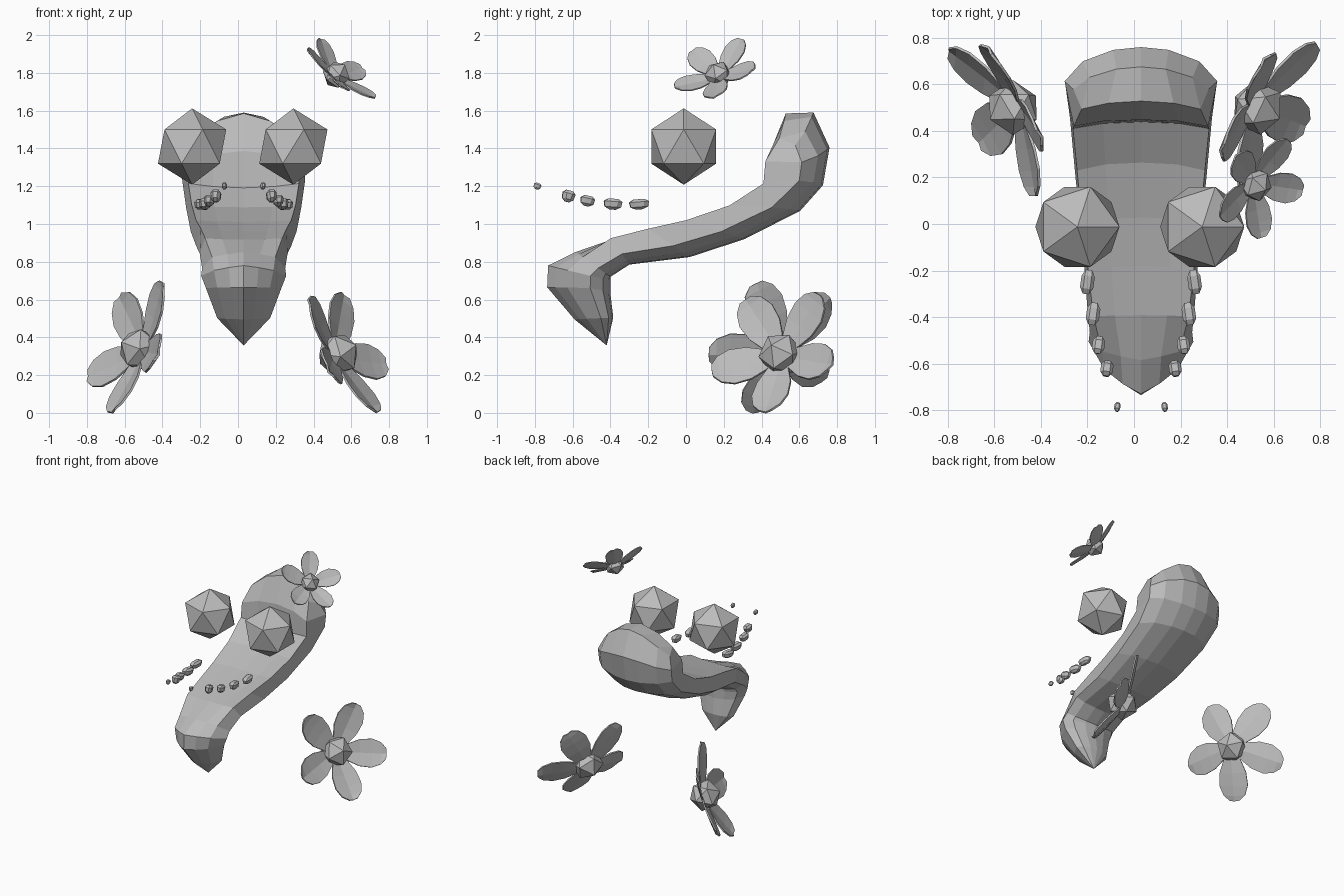
import bpy, bmesh, math
from mathutils import Vector, Matrix

if "Cube" in bpy.data.objects:
    bpy.data.objects.remove(bpy.data.objects["Cube"])

grey = bpy.data.materials.new("plain grey")
grey.diffuse_color = (0.5, 0.5, 0.5, 1)
grey.use_nodes = True
grey.node_tree.nodes["Principled BSDF"].inputs["Base Color"].default_value = grey.diffuse_color
MID = 0.03  # symmetry plane of body, eyes and nubs


def finish(name, bm, matrix=None, mirror=False):
    bmesh.ops.recalc_face_normals(bm, faces=bm.faces)
    me = bpy.data.meshes.new(name)
    bm.to_mesh(me)
    bm.free()
    me.materials.append(grey)
    ob = bpy.data.objects.new(name, me)
    bpy.context.collection.objects.link(ob)
    if matrix:
        ob.matrix_world = matrix
    if mirror:
        ob.location.x = MID
        m = ob.modifiers.new("mirror", 'MIRROR')
        m.use_clip = True
        m.merge_threshold = 0.0005
    return ob


def ico(name, radius, matrix):
    bm = bmesh.new()
    bmesh.ops.create_icosphere(bm, subdivisions=1, radius=radius)
    return finish(name, bm, matrix)


# Body: half cross-sections swept along an S path, then mirrored.
# Points are (sideways fraction, fraction from upper to lower contour).
FLAT = [(0, .09), (.5, .07), (.9, 0), (1, .6), (.76, .84), (.36, .97), (0, 1)]
ROUND = [(0, 0), (.35, .13), (.7, .32), (1, .68), (.8, .88), (.4, .97), (0, 1)]
# upper y, upper z, lower y, lower z, half width, roundness, side drop
RINGS = [
    (.515, 1.585, .675, 1.59, .29, .1, .17),
    (.42, 1.385, .76, 1.405, .328, .1, .07),
    (.41, 1.19, .725, 1.205, .325, 0, -.03),
    (.23, 1.09, .605, 1.07, .305, 0, -.01),
    (.0, 1.02, .31, .92, .28, 0, 0),
    (-.2, .975, .02, .825, .252, 0, 0),
    (-.4, .93, -.3, .785, .232, .1, 0),
    (-.59, .855, -.40, .72, .22, .7, 0),
    (-.73, .78, -.40, .70, .225, 1, 0),
    (-.735, .665, -.40, .63, .20, 1, -.02),
    (-.59, .495, -.385, .505, .14, 1, 0),
    (-.42, .357, -.42, .357, 0, 1, 0),
]
bm = bmesh.new()
rings = []
for ty, tz, by, bz, w, k, drop in RINGS:
    ring = []
    for (u0, v0), (u1, v1) in zip(FLAT, ROUND):
        u, v = u0 + (u1 - u0) * k, v0 + (v1 - v0) * k
        sag = drop * u * u
        ring.append(bm.verts.new((u * w, ty + (by - ty) * v - .2 * max(sag, 0),
                                  tz + (bz - tz) * v - sag)))
    rings.append(ring)
for a, b in zip(rings, rings[1:]):
    for i in range(6):
        bm.faces.new((a[i], a[i + 1], b[i + 1], b[i]))
end = rings[0]
bm.faces.new((end[0], end[1], end[5], end[6]))
bm.faces.new((end[1], end[2], end[4], end[5]))
bm.faces.new((end[2], end[3], end[4]))
bmesh.ops.remove_doubles(bm, verts=bm.verts, dist=0.0005)
finish("body", bm, mirror=True)

# Eyes
for side, x in (("left", -.243), ("right", .293)):
    ico(side + "_eye", .202, Matrix.Translation((x, -.012, 1.41)))

# Rows of small chunky nubs: x from middle, y, z, three half sizes, pitch
NUBS = [
    (.102, -.787, 1.20, .014, .021, .017, -20),
    (.147, -.623, 1.147, .028, .036, .031, -15),
    (.183, -.522, 1.122, .028, .040, .028, -12),
    (.206, -.387, 1.105, .030, .051, .029, -4),
    (.230, -.248, 1.104, .030, .055, .027, 5),
]
for n, (x, y, z, sx, sy, sz, pitch) in enumerate(NUBS):
    bm = bmesh.new()
    bmesh.ops.create_cube(bm, size=2)
    for v in bm.verts:  # narrower underside
        if v.co.z < 0:
            v.co.x *= .8
            v.co.y *= .8
    bmesh.ops.bevel(bm, geom=bm.edges[:], offset=.5, segments=1,
                    affect='EDGES', profile=.5)
    bmesh.ops.transform(bm, verts=bm.verts, matrix=Matrix.Translation((x, y, z))
                        @ Matrix.Rotation(math.radians(8), 4, 'Z')
                        @ Matrix.Rotation(math.radians(pitch), 4, 'X')
                        @ Matrix.Diagonal((sx, sy, sz, 1)))
    finish(f"nub_{n + 1}", bm, mirror=True)


# Flowers: five cupped petals around a faceted core
PETAL = [(.12, .10), (.28, .18), (.5, .27), (.74, .29), (.92, .22), (1.02, .1)]


def flower(name, centre, normal, first, reach, core):
    n = Vector(normal).normalized()
    d = Vector(first)
    d = (d - n * d.dot(n)).normalized()
    frame = Matrix((d, n.cross(d), n)).transposed().to_4x4()
    frame.translation = centre
    ico(name + "_core", core, frame)
    bm = bmesh.new()
    for p in range(5):
        turn = Matrix.Rotation(math.tau * p / 5, 3, 'Z')
        rows = []
        for t, half in PETAL:
            lift = reach * (.25 * t ** 1.2 - .07)
            rows.append([bm.verts.new(turn @ Vector((
                reach * (t - .02 * abs(s)), reach * half * s,
                lift + reach * .03 * abs(s)))) for s in (-1, 0, 1)])
        for a, b in zip(rows, rows[1:]):
            for i in range(2):
                bm.faces.new((a[i], a[i + 1], b[i + 1], b[i]))
    ob = finish(name + "_petals", bm, frame)
    solid = ob.modifiers.new("thickness", 'SOLIDIFY')
    solid.thickness = reach * .03
    solid.offset = 0


flower("upper_flower", (.52, .17, 1.79), (.61, -.33, .72), (-.105, .136, .158), .232, .075)
flower("right_flower", (.53, .50, .31), (.81, -.41, .42), (-.41, -.25, .43), .365, .118)
flower("left_flower", (-.52, .50, .335), (-.83, -.43, .34), (-.22, .29, -.18), .38, .118)
